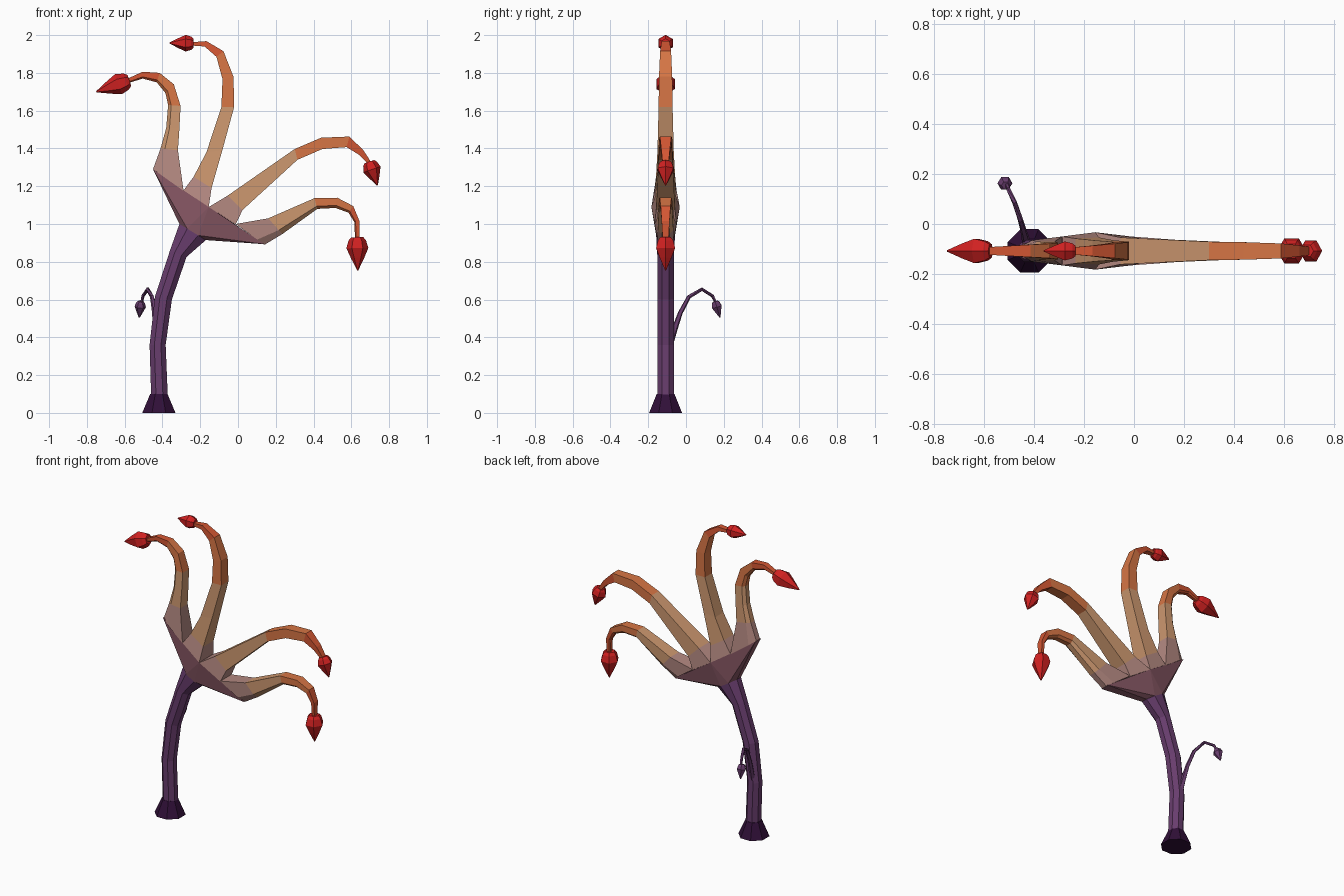
import bpy, bmesh, math
from mathutils import Vector

Y0 = -0.108  # plane the plant grows in


def srgb(*c):
    return [v / 12.92 if v <= 0.04045 else ((v + 0.055) / 1.055) ** 2.4 for v in c] + [1]


def material(name, *c):
    m = bpy.data.materials.new(name)
    m.diffuse_color = srgb(*c)
    return m


ROOT = material("dark_root", 0.19, 0.06, 0.22)
STEM = material("purple_stem", 0.41, 0.24, 0.43)
PALM = material("mauve_palm", 0.54, 0.35, 0.40)
PINK = material("dusty_pink", 0.71, 0.54, 0.51)
TAN = material("tan", 0.81, 0.60, 0.44)
ORANGE = material("orange", 0.84, 0.46, 0.27)
EMBER = material("red_orange", 0.83, 0.34, 0.20)
RED = material("red_tip", 0.82, 0.13, 0.13)


def finish(name, bm, mats):
    bmesh.ops.recalc_face_normals(bm, faces=bm.faces)
    me = bpy.data.meshes.new(name)
    bm.to_mesh(me)
    bm.free()
    for m in mats:
        me.materials.append(m)
    ob = bpy.data.objects.new(name, me)
    bpy.context.collection.objects.link(ob)
    return ob


def loft(name, rings, seg_mats):
    """Skin rings of points; one material per segment."""
    mats = list(dict.fromkeys(seg_mats))
    bm = bmesh.new()
    vs = [[bm.verts.new(p) for p in r] for r in rings]
    n = len(vs[0])
    for i in range(len(vs) - 1):
        for k in range(n):
            j = (k + 1) % n
            f = bm.faces.new((vs[i][k], vs[i][j], vs[i + 1][j], vs[i + 1][k]))
            f.material_index = mats.index(seg_mats[i])
    bm.faces.new(vs[0])
    bm.faces.new(vs[-1]).material_index = mats.index(seg_mats[-1])
    return finish(name, bm, mats)


def oval(ax, az, bx, bz, w, n=8):
    """Ring spanning edge points a and b in the xz plane, half depth w."""
    c, h = Vector(((ax + bx) / 2, Y0, (az + bz) / 2)), Vector(((bx - ax) / 2, 0, (bz - az) / 2))
    k = 1 / math.cos(math.pi / n)
    return [c + h * k * math.cos(t) + Vector((0, w * k * math.sin(t), 0))
            for t in (math.tau * (i + 0.5) / n for i in range(n))]


def tube(name, path, radii, n, mat):
    """Round loft along a path, rings square to it."""
    path = [Vector(p) for p in path]
    rings = []
    for i, p in enumerate(path):
        d = (path[min(i + 1, len(path) - 1)] - path[max(i - 1, 0)]).normalized()
        u = d.cross(Vector((0, 1, 0))).normalized()
        v = d.cross(u)
        rings.append([p + radii[i] * (u * math.cos(t) + v * math.sin(t))
                      for t in (math.tau * k / n for k in range(n))])
    return loft(name, rings, [mat] * (len(path) - 1))


def finger(name, rows, seg_mats, keeled=False):
    """Rows: outer x, z, inner x, z, outer half depth, inner half depth."""
    prof = [(0, 0.5), (0.25, 1), (1, 1)] if keeled else [(0, 1), (1, 1)]
    rings = []
    for ax, az, bx, bz, wa, wb in rows:
        half = [(ax + (bx - ax) * t, s * (wa + (wb - wa) * t), az + (bz - az) * t) for t, s in prof]
        rings.append([(x, Y0 + w, z) for x, w, z in half] +
                     [(x, Y0 - w, z) for x, w, z in reversed(half)])
    return loft(name, rings, seg_mats)


def spear(name, base, tip, r, mat, n=6):
    """Pointed bud: narrow collar, wide shoulder, sharp end."""
    a, b = Vector(base), Vector(tip)
    ts = (0, 0.1, 0.33, 0.62, 1)
    return tube(name, [a.lerp(b, t) for t in ts],
                [r * 0.55, r * 0.8, r, r * 0.62, 0.003], n, mat)


# Flared root and bent stem
loft("root", [oval(-0.507, 0, -0.331, 0, 0.087), oval(-0.465, 0.1, -0.373, 0.1, 0.047)], [ROOT])
stem_top = oval(-0.31, 1.0, -0.17, 0.915, 0.05)
loft("stem", [oval(-0.46, 0.095, -0.372, 0.095, 0.044), oval(-0.468, 0.36, -0.383, 0.36, 0.044),
              oval(-0.44, 0.615, -0.35, 0.60, 0.044), oval(-0.36, 0.86, -0.273, 0.825, 0.044),
              stem_top], [STEM] * 4)

# Faceted palm, widest at the middle of its upper edge
bm = bmesh.new()
for p in stem_top:
    bm.verts.new(p)
for x, z, w in ((-0.45, 1.29, 0.03), (-0.155, 1.09, 0.075), (0.14, 0.893, 0.03)):
    for s in (-1, 1):
        bm.verts.new((x, Y0 + s * w, z))
bmesh.ops.convex_hull(bm, input=bm.verts[:])
bmesh.ops.dissolve_limit(bm, angle_limit=0.02, verts=bm.verts[:], edges=bm.edges[:])
finish("palm", bm, [PALM])

# Four curling fingers growing from the palm edge
finger("left_finger", [
    (-0.45, 1.29, -0.288, 1.175, 0.038, 0.058), (-0.41, 1.40, -0.318, 1.39, 0.038, 0.038),
    (-0.38, 1.508, -0.31, 1.508, 0.035, 0.035), (-0.37, 1.63, -0.304, 1.625, 0.033, 0.033),
    (-0.384, 1.693, -0.34, 1.74, 0.029, 0.029), (-0.43, 1.75, -0.415, 1.80, 0.025, 0.025),
    (-0.505, 1.77, -0.505, 1.806, 0.02, 0.02), (-0.59, 1.743, -0.59, 1.767, 0.015, 0.015)],
    [PINK, TAN, TAN, ORANGE, ORANGE, EMBER, EMBER], True)
finger("upper_finger", [
    (-0.288, 1.178, -0.155, 1.09, 0.058, 0.075), (-0.235, 1.25, -0.14, 1.19, 0.05, 0.054),
    (-0.167, 1.38, -0.083, 1.39, 0.043, 0.043), (-0.088, 1.62, -0.02, 1.62, 0.037, 0.037),
    (-0.082, 1.767, -0.024, 1.78, 0.035, 0.035), (-0.114, 1.885, -0.077, 1.915, 0.029, 0.029),
    (-0.177, 1.94, -0.167, 1.968, 0.021, 0.021), (-0.25, 1.945, -0.25, 1.962, 0.014, 0.014)],
    [PINK, TAN, TAN, ORANGE, ORANGE, EMBER, EMBER])
finger("right_finger", [
    (-0.155, 1.09, -0.013, 0.997, 0.075, 0.058), (-0.055, 1.15, 0.024, 1.074, 0.054, 0.05),
    (0.30, 1.397, 0.315, 1.34, 0.037, 0.037), (0.44, 1.457, 0.447, 1.397, 0.035, 0.035),
    (0.59, 1.463, 0.575, 1.407, 0.03, 0.03), (0.664, 1.39, 0.643, 1.365, 0.022, 0.022),
    (0.713, 1.315, 0.697, 1.308, 0.015, 0.015)],
    [PINK, TAN, ORANGE, ORANGE, EMBER, EMBER])
finger("lower_finger", [
    (0.14, 0.89, -0.013, 1.0, 0.038, 0.058), (0.235, 0.947, 0.16, 1.03, 0.04, 0.045),
    (0.42, 1.08, 0.405, 1.137, 0.034, 0.034), (0.516, 1.085, 0.526, 1.139, 0.031, 0.031),
    (0.585, 1.06, 0.61, 1.095, 0.026, 0.026), (0.616, 1.01, 0.643, 1.016, 0.021, 0.021),
    (0.62, 0.91, 0.643, 0.91, 0.015, 0.015)],
    [PINK, TAN, ORANGE, ORANGE, EMBER, EMBER], True)

# Red pointed finger tips
spear("left_tip", (-0.57, 1.765, ) and (-0.575, Y0, 1.76), (-0.75, Y0, 1.70), 0.056, RED)
spear("upper_tip", (-0.235, Y0, 1.957), (-0.362, Y0, 1.958), 0.044, RED)
spear("right_tip", (0.695, Y0, 1.33), (0.738, Y0, 1.205), 0.048, RED)
spear("lower_tip", (0.631, Y0, 0.93), (0.634, Y0, 0.755), 0.058, RED)

# Small drooping sprout behind the stem
tube("sprout", [(-0.43, -0.08, 0.38), (-0.435, -0.058, 0.45), (-0.442, -0.03, 0.53),
                (-0.455, 0.015, 0.615), (-0.478, 0.085, 0.655), (-0.503, 0.14, 0.62),
                (-0.513, 0.163, 0.575)],
     [0.018, 0.016, 0.013, 0.011, 0.01, 0.009, 0.007], 5, STEM)
spear("sprout_bud", (-0.515, 0.155, 0.59), (-0.523, 0.18, 0.505), 0.03, STEM)
